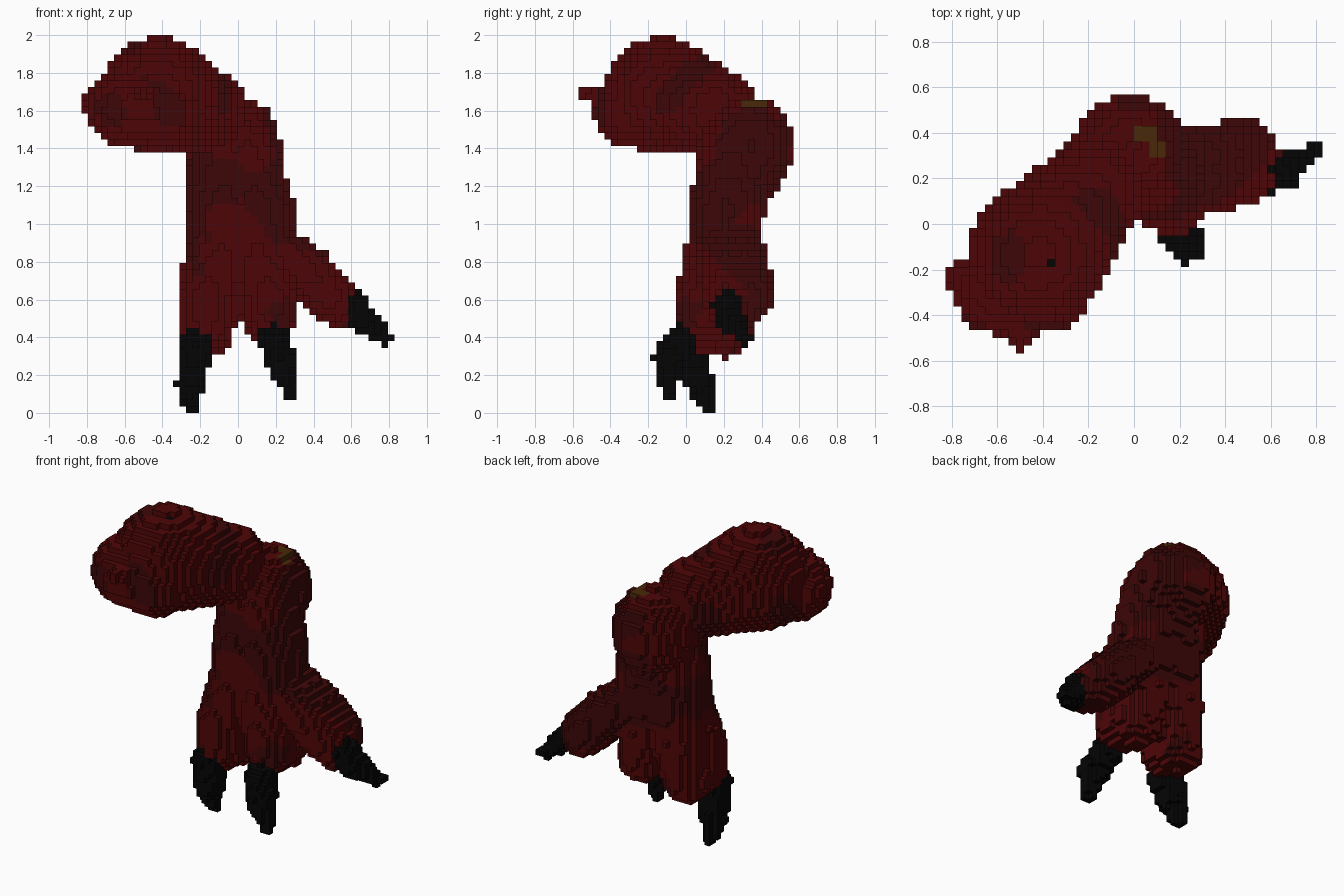
import bpy, bmesh, math
from mathutils import Vector

if "Cube" in bpy.data.objects:
    bpy.data.objects.remove(bpy.data.objects["Cube"], do_unlink=True)

S = 2 / 58                                   # edge of one block
N = (48, 33, 58)                             # blocks along x, y, z
ORG = Vector((-N[0] * S / 2, -N[1] * S / 2, 0))
RED, DARK, BLACK, OLIVE = range(4)


def material(name, rgb):
    m = bpy.data.materials.new(name)
    m.use_nodes = True
    m.diffuse_color = (*rgb, 1)
    m.node_tree.nodes["Principled BSDF"].inputs["Base Color"].default_value = (*rgb, 1)
    return m


MATS = [material("flesh red", (0.076, 0.0016, 0.0019)),
        material("dark flesh", (0.047, 0.0020, 0.0023)),
        material("claw black", (0.0016, 0.0016, 0.0016)),
        material("olive stain", (0.064, 0.022, 0.0025))]

owner = {}                                   # block -> part name


def centre(c):
    return ORG + Vector((c[0] + .5, c[1] + .5, c[2] + .5)) * S


def limb(part, *nodes):
    """Fill blocks along a tapered path of (x, y, z, radius) nodes."""
    for a, b in zip(nodes, nodes[1:]):
        pa, pb = Vector(a[:3]), Vector(b[:3])
        d = pb - pa
        r = max(a[3], b[3])
        span = []
        for k in range(3):
            lo = math.floor((min(pa[k], pb[k]) - r - ORG[k]) / S)
            hi = math.ceil((max(pa[k], pb[k]) + r - ORG[k]) / S)
            span.append(range(max(0, lo), min(N[k], hi + 1)))
        for i in span[0]:
            for j in span[1]:
                for k in span[2]:
                    p = centre((i, j, k))
                    t = min(1, max(0, (p - pa).dot(d) / d.length_squared))
                    if (p - pa - d * t).length <= a[3] + (b[3] - a[3]) * t:
                        owner[(i, j, k)] = part


# Upper arm with its blunt stump, and a small spike on the end
limb("upper_arm", (-.74, -.24, 1.64, .085), (-.60, -.28, 1.615, .20),
     (-.42, -.13, 1.68, .31), (-.18, .15, 1.595, .23))
limb("upper_arm", (-.55, -.32, 1.61, .18), (-.38, -.29, 1.59, .19))
limb("upper_arm", (-.50, -.46, 1.68, .06), (-.50, -.54, 1.69, .031))

# Bulging elbow running down into the forearm, which is two limbs side by side
limb("forearm", (-.01, .335, 1.44, .235), (-.01, .335, 1.39, .235), (0, .24, 1.15, .19))
limb("forearm", (-.08, .32, 1.45, .20), (-.07, .31, 1.36, .19))
for s in (-1, 1):
    limb("forearm", (s * .06 - .02, .24, 1.40, .175), (s * .085 + .01, .22, 1.10, .20),
         (s * .085 + .01, .20, .90, .20), (s * .11, .17, .77, .185))

# Two fingers, each with a pad behind; the left one is a little shorter
for s, finger in ((1, "left_finger"), (-1, "right_finger")):
    lift = s * .03
    limb(finger, (s * .12, .16, .80, .17), (s * .17, .08, .60, .14),
         (s * .175, .10, .48 + lift, .14))
    limb(finger, (s * .13, .23, .70, .15), (s * .16, .21, .46 + lift, .14))

# Thumb, wider than it is thick
for dy in (-.055, .055):
    limb("thumb", (.16, .22 + dy, .90, .13), (.36, .25 + dy, .755, .14),
         (.48, .275 + dy, .62, .135), (.545, .26 + dy / 2, .54, .105))

# Claws
limb("left_claw", (.19, -.03, .385, .085), (.23, -.09, .28, .085), (.27, -.09, .11, .036))
limb("right_claw", (-.22, .03, .35, .10), (-.255, .07, .15, .075), (-.25, .115, .02, .034))
limb("thumb_claw", (.61, .22, .56, .085), (.66, .23, .50, .08), (.785, .32, .395, .036))


def near(p, x, y, z, r):
    return (p - Vector((x, y, z))).length < r


def colour(part, p):
    """Black claws, one stain and spot on top, dark mottling on the flesh."""
    if part.endswith("claw") or near(p, -.36, -.17, 1.97, .03):
        return BLACK
    if near(p, .06, .40, 1.65, .05) or near(p, .11, .33, 1.63, .05):
        return OLIVE
    mottle = math.sin(9 * p.x + 5 * p.z) * math.cos(8 * p.y - 7 * p.z + 2 * p.x)
    elbow_side = near(p, .22, .38, 1.40, .23)
    stump_patch = near(p, -.66, -.42, 1.60, .09)
    thumb_top = part == "thumb" and p.y + p.z > .95
    fore = part == "forearm" and .8 < p.z < 1.35 and mottle > -.25
    return DARK if elbow_side or stump_patch or thumb_top or fore or mottle > .65 else RED


# Build the exposed block faces of each part
for part in sorted(set(owner.values())):
    bm = bmesh.new()
    verts = {}
    for c, who in owner.items():
        if who != part:
            continue
        mat = colour(part, centre(c))
        for axis in range(3):
            u, v = (axis + 1) % 3, (axis + 2) % 3
            for side in (0, 1):
                n = list(c)
                n[axis] += 2 * side - 1
                if tuple(n) in owner:
                    continue
                ring = []
                for du, dv in ((0, 0), (1, 0), (1, 1), (0, 1)):
                    q = list(c)
                    q[axis] += side
                    q[u] += du
                    q[v] += dv
                    q = tuple(q)
                    if q not in verts:
                        verts[q] = bm.verts.new(ORG + Vector(q) * S)
                    ring.append(verts[q])
                face = bm.faces.new(ring if side else ring[::-1])
                face.material_index = mat
    mesh = bpy.data.meshes.new(part)
    bm.to_mesh(mesh)
    bm.free()
    for m in MATS:
        mesh.materials.append(m)
    bpy.context.collection.objects.link(bpy.data.objects.new(part, mesh))
